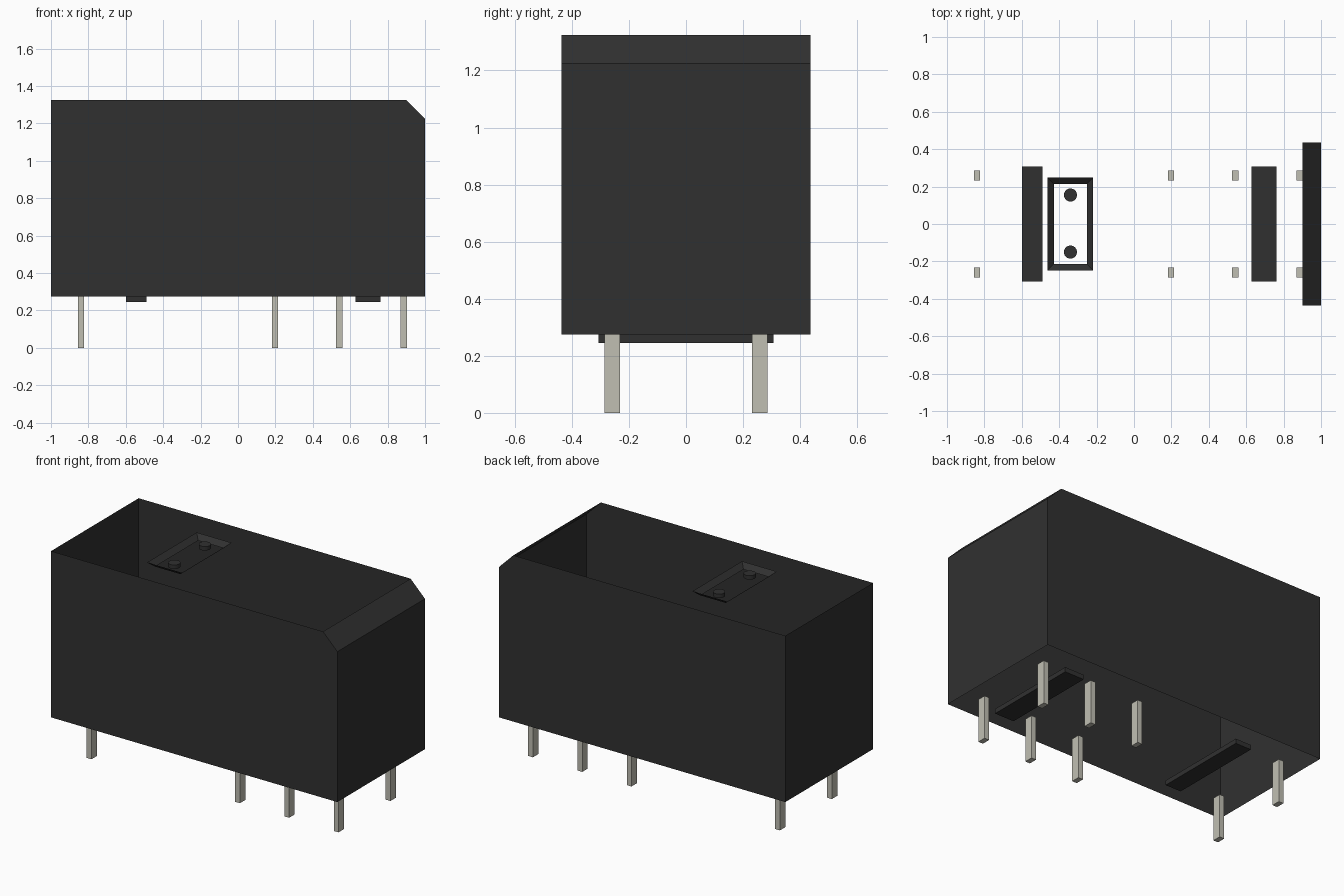
import bpy
import bmesh
import math
from mathutils import Matrix

cube = bpy.data.objects.get("Cube")
if cube:
    bpy.data.objects.remove(cube, do_unlink=True)


def make_material(name, rgb):
    mat = bpy.data.materials.new(name)
    mat.use_nodes = True
    mat.diffuse_color = (*rgb, 1)
    bsdf = next(n for n in mat.node_tree.nodes if n.type == 'BSDF_PRINCIPLED')
    bsdf.inputs["Base Color"].default_value = (*rgb, 1)
    return mat


BLACK = make_material("black plastic", (0.03, 0.03, 0.03))
METAL = make_material("tinned metal", (0.53, 0.52, 0.45))

BASE, TOP = 0.275, 1.325      # underside and rim of the housing
HALF_Y = 0.437
RECESS_Z = TOP - 0.03


def finish(name, bm, mat):
    mesh = bpy.data.meshes.new(name)
    bm.to_mesh(mesh)
    bm.free()
    mesh.materials.append(mat)
    obj = bpy.data.objects.new(name, mesh)
    bpy.context.collection.objects.link(obj)
    return obj


def open_box(name, center, size, mat):
    """Box without its upper face, where it joins the housing."""
    bm = bmesh.new()
    bmesh.ops.create_cube(bm, size=1,
                          matrix=Matrix.Translation(center) @ Matrix.Diagonal((*size, 1)))
    lid = [f for f in bm.faces if f.normal.z > 0.5]
    bmesh.ops.delete(bm, geom=lid, context='FACES_ONLY')
    return finish(name, bm, mat)


# Housing: side profile with one cut corner, open at top and bottom
profile = [(-1, BASE), (1, BASE), (1, TOP - 0.1), (0.9, TOP), (-1, TOP)]
bm = bmesh.new()
front = [bm.verts.new((x, -HALF_Y, z)) for x, z in profile]
back = [bm.verts.new((x, HALF_Y, z)) for x, z in profile]
bm.faces.new(front)
bm.faces.new(back[::-1])
for i in (1, 2, 4):           # right wall, chamfer, left wall
    j = (i + 1) % 5
    bm.faces.new((front[j], front[i], back[i], back[j]))
finish("housing", bm, BLACK)

# Sloping frame of the recess in the top
bm = bmesh.new()


def ring(cx, hx, hy, z):
    return [bm.verts.new((cx + sx * hx, sy * hy, z))
            for sx, sy in ((-1, -1), (1, -1), (1, 1), (-1, 1))]


outer = ring(-0.34, 0.122, 0.248, TOP)
inner = ring(-0.34, 0.089, 0.215, RECESS_Z)
for i in range(4):
    j = (i + 1) % 4
    bm.faces.new((outer[i], outer[j], inner[j], inner[i]))
finish("recess_frame", bm, BLACK)

# Two round pegs standing in the recess
for side, y in (("front", -0.15), ("back", 0.155)):
    bm = bmesh.new()
    bmesh.ops.create_cone(bm, cap_ends=True, segments=32, radius1=0.035, radius2=0.035,
                          depth=0.025, matrix=Matrix.Translation((-0.34, y, RECESS_Z + 0.0125)))
    floor = [f for f in bm.faces if f.normal.z < -0.5]
    bmesh.ops.delete(bm, geom=floor, context='FACES_ONLY')
    for f in bm.faces:
        f.smooth = abs(f.normal.z) < 0.5
    for e in bm.edges:
        e.smooth = not any(abs(f.normal.z) > 0.5 for f in e.link_faces)
    finish("peg_" + side, bm, BLACK)

# Standoff feet under the housing
for side, x, width in (("right", -0.545, 0.11), ("left", 0.695, 0.135)):
    open_box("foot_" + side, (x, 0, BASE - 0.015), (width, 0.614, 0.03), BLACK)

# Two rows of terminal pins
for n, x in enumerate((-0.84, 0.197, 0.541, 0.886), 1):
    for side, y in (("front", -0.259), ("back", 0.259)):
        open_box(f"pin_{side}_{n}", (x, y, BASE / 2), (0.033, 0.054, BASE), METAL)
